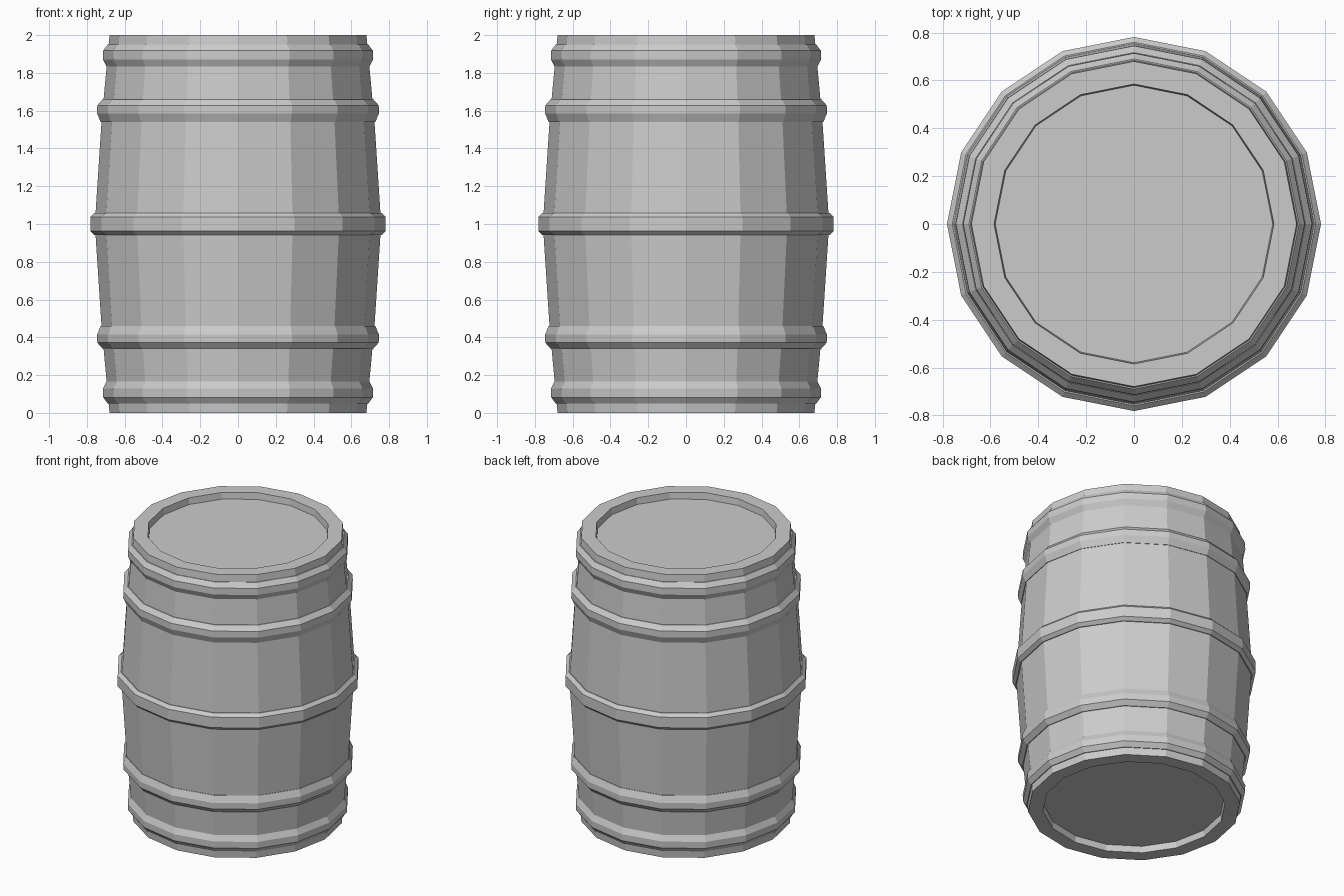
import bpy, bmesh, math

if "Cube" in bpy.data.objects:
    bpy.data.objects.remove(bpy.data.objects["Cube"])

SIDES = 16

grey = bpy.data.materials.new("plain grey")
grey.diffuse_color = (0.6, 0.6, 0.6, 1)
grey.use_nodes = True
grey.node_tree.nodes["Principled BSDF"].inputs["Base Color"].default_value = grey.diffuse_color


def lathe(name, profile, closed):
    """Turn (radius, z) points around the z axis; open profiles get end caps."""
    bm = bmesh.new()
    rings = []
    for r, z in profile:
        rings.append([bm.verts.new((r * math.cos(math.tau * i / SIDES),
                                    r * math.sin(math.tau * i / SIDES), z))
                      for i in range(SIDES)])
    pairs = list(zip(rings, rings[1:]))
    if closed:
        pairs.append((rings[-1], rings[0]))
    else:
        bm.faces.new(rings[0])
        bm.faces.new(rings[-1])
    for a, b in pairs:
        for i in range(SIDES):
            j = (i + 1) % SIDES
            bm.faces.new((a[i], a[j], b[j], b[i]))
    bmesh.ops.recalc_face_normals(bm, faces=bm.faces)
    mesh = bpy.data.meshes.new(name)
    bm.to_mesh(mesh)
    bm.free()
    mesh.materials.append(grey)
    obj = bpy.data.objects.new(name, mesh)
    bpy.context.collection.objects.link(obj)
    return obj


def flip(profile):
    """Mirror a profile about the barrel's waist."""
    return [(r, 2 - z) for r, z in reversed(profile)]


# Bulging body with a sunken lid and a matching sunken base
upper = [(0.722, 1.55), (0.68, 2.0), (0.585, 2.0), (0.58, 1.955)]
lathe("barrel_body", flip(upper) + [(0.758, 1.0)] + upper, False)

# Hoops: chamfered bands, the upper two repeated below the waist
end_hoop = [(0.66, 1.835), (0.694, 1.83), (0.715, 1.872),
            (0.714, 1.918), (0.69, 1.95), (0.66, 1.95)]
inner_hoop = [(0.69, 1.545), (0.727, 1.54), (0.746, 1.585),
              (0.745, 1.628), (0.717, 1.66), (0.69, 1.66)]
waist_hoop = [(0.72, 0.942), (0.76, 0.942), (0.782, 0.963),
              (0.782, 1.037), (0.76, 1.058), (0.72, 1.058)]
for label, hoop in (("end_hoop", end_hoop), ("inner_hoop", inner_hoop)):
    lathe("upper_" + label, hoop, True)
    lathe("lower_" + label, flip(hoop), True)
lathe("waist_hoop", waist_hoop, True)
